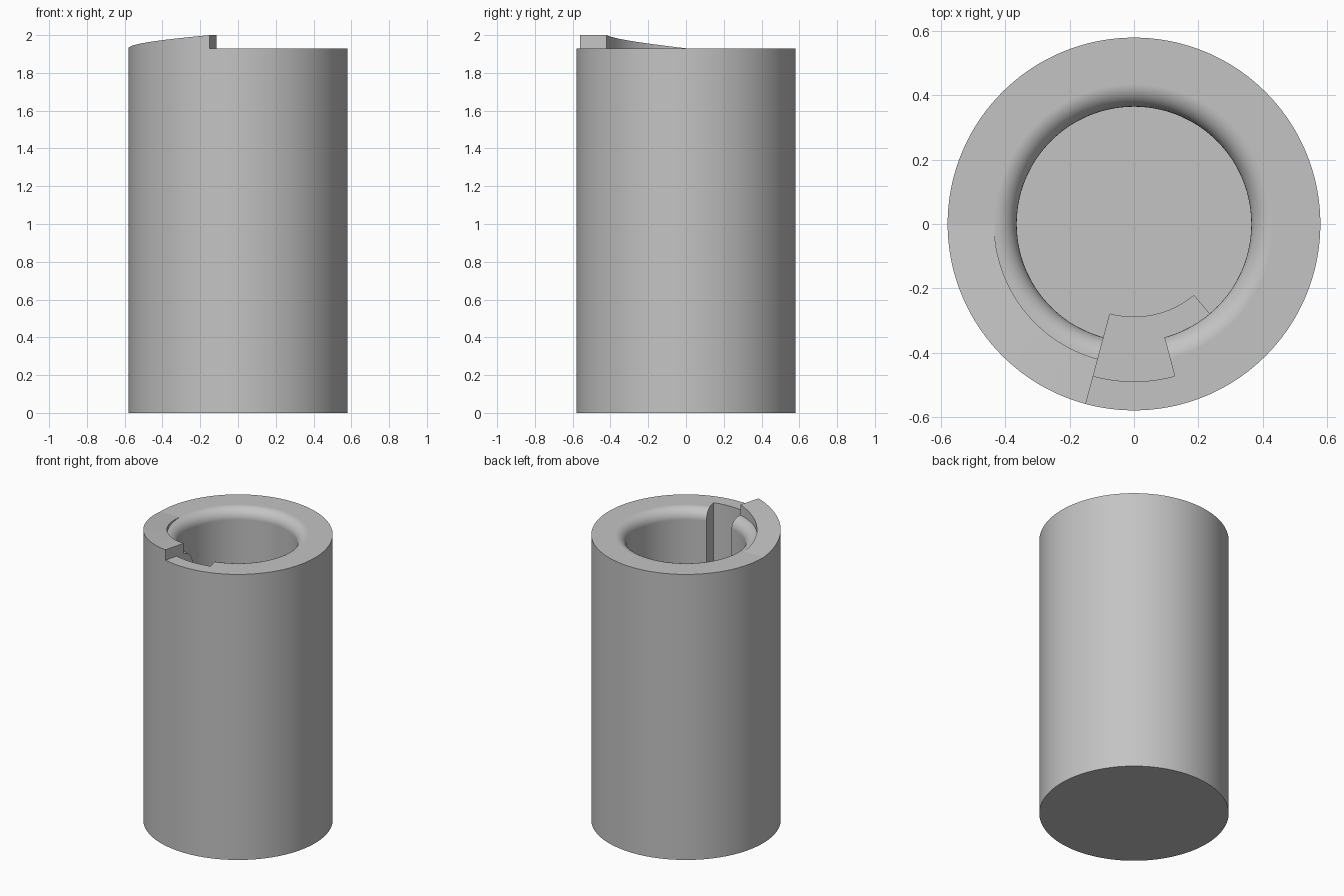
import bpy, bmesh
from math import sin, cos, pi, radians, degrees, atan2

cube = bpy.data.objects.get("Cube")
if cube:
    bpy.data.objects.remove(cube, do_unlink=True)

OUTER, BORE, LIP = 0.58, 0.365, 0.07
RIM, TOP = 1.93, 2.0
FLOOR, POCKET = 0.55, 0.45
STEP = 2.5                      # degrees per segment
RAMP_START, RAMP_END = 180, 255

grey = bpy.data.materials.new("plain grey")
grey.use_nodes = True
colour = (0.55, 0.55, 0.55, 1)
grey.diffuse_color = colour
grey.node_tree.nodes["Principled BSDF"].inputs["Base Color"].default_value = colour


def polar(r, deg, z):
    a = radians(deg)
    return (r * cos(a), r * sin(a), z)


def angle_of(co):
    return degrees(atan2(co.y, co.x)) % 360


def make_object(name, bm):
    bmesh.ops.recalc_face_normals(bm, faces=bm.faces)
    mesh = bpy.data.meshes.new(name)
    bm.to_mesh(mesh)
    bm.free()
    mesh.materials.append(grey)
    obj = bpy.data.objects.new(name, mesh)
    bpy.context.collection.objects.link(obj)
    return obj


def sector(name, r0, r1, a0, a1, z0, z1):
    """Solid wedge of a ring, used as a cutter."""
    bm = bmesh.new()
    n = round((a1 - a0) / STEP)
    angles = [a0 + i * STEP for i in range(n + 1)]
    ring = [polar(r1, a, z0) for a in angles] + [polar(r0, a, z0) for a in reversed(angles)]
    face = bm.faces.new([bm.verts.new(p) for p in ring])
    out = bmesh.ops.extrude_face_region(bm, geom=[face], use_keep_orig=True)
    for v in out["geom"]:
        if isinstance(v, bmesh.types.BMVert):
            v.co.z = z1
    obj = make_object(name, bm)
    obj.hide_render = True
    return obj


# Sleeve: closed-bottom tube with a rounded inner lip
bm = bmesh.new()
fillet = [(BORE + LIP - LIP * sin(t), RIM - LIP + LIP * cos(t))
          for t in (i * pi / 20 for i in range(11))]
profile = [(OUTER, 0), (OUTER, RIM)] + fillet + [(BORE, FLOOR)]
count = round(360 / STEP)
rings = [[bm.verts.new(polar(r, i * STEP, z)) for i in range(count)] for r, z in profile]
for low, high in zip(rings, rings[1:]):
    for i in range(count):
        j = (i + 1) % count
        bm.faces.new((low[i], low[j], high[j], high[i]))
bm.faces.new(rings[0])
bm.faces.new(rings[-1])

# Ramp: raise part of the rim in proportion to its angle
rim_faces = []
for f in bm.faces:
    c = f.calc_center_median()
    flat = all(abs(v.co.z - RIM) < 1e-4 for v in f.verts)
    if flat and RAMP_START < angle_of(c) < RAMP_END:
        rim_faces.append(f)
out = bmesh.ops.extrude_face_region(bm, geom=rim_faces)
for v in out["geom"]:
    if isinstance(v, bmesh.types.BMVert):
        v.co.z += (TOP - RIM) * (angle_of(v.co) - RAMP_START) / (RAMP_END - RAMP_START)
bmesh.ops.remove_doubles(bm, verts=bm.verts, dist=1e-5)
sleeve = make_object("sleeve", bm)

# Locking slot: vertical entry, then a sideways pocket at the bottom
cutters = [
    sector("entry_slot_cutter", 0.29, 0.49, 255, 285, POCKET, 2.1),
    sector("lock_pocket_cutter", 0.29, 0.49, 270, 310, POCKET, 0.8),
]
bpy.context.view_layer.objects.active = sleeve
sleeve.select_set(True)
for cutter in cutters:
    mod = sleeve.modifiers.new("cut", "BOOLEAN")
    mod.operation = "DIFFERENCE"
    mod.solver = "EXACT"
    mod.object = cutter
    bpy.ops.object.modifier_apply(modifier=mod.name)
    bpy.data.objects.remove(cutter, do_unlink=True)

# Smooth round walls, crisp edges
bpy.ops.object.shade_smooth_by_angle(angle=radians(30))
weighted = sleeve.modifiers.new("even_normals", "WEIGHTED_NORMAL")
weighted.keep_sharp = True
